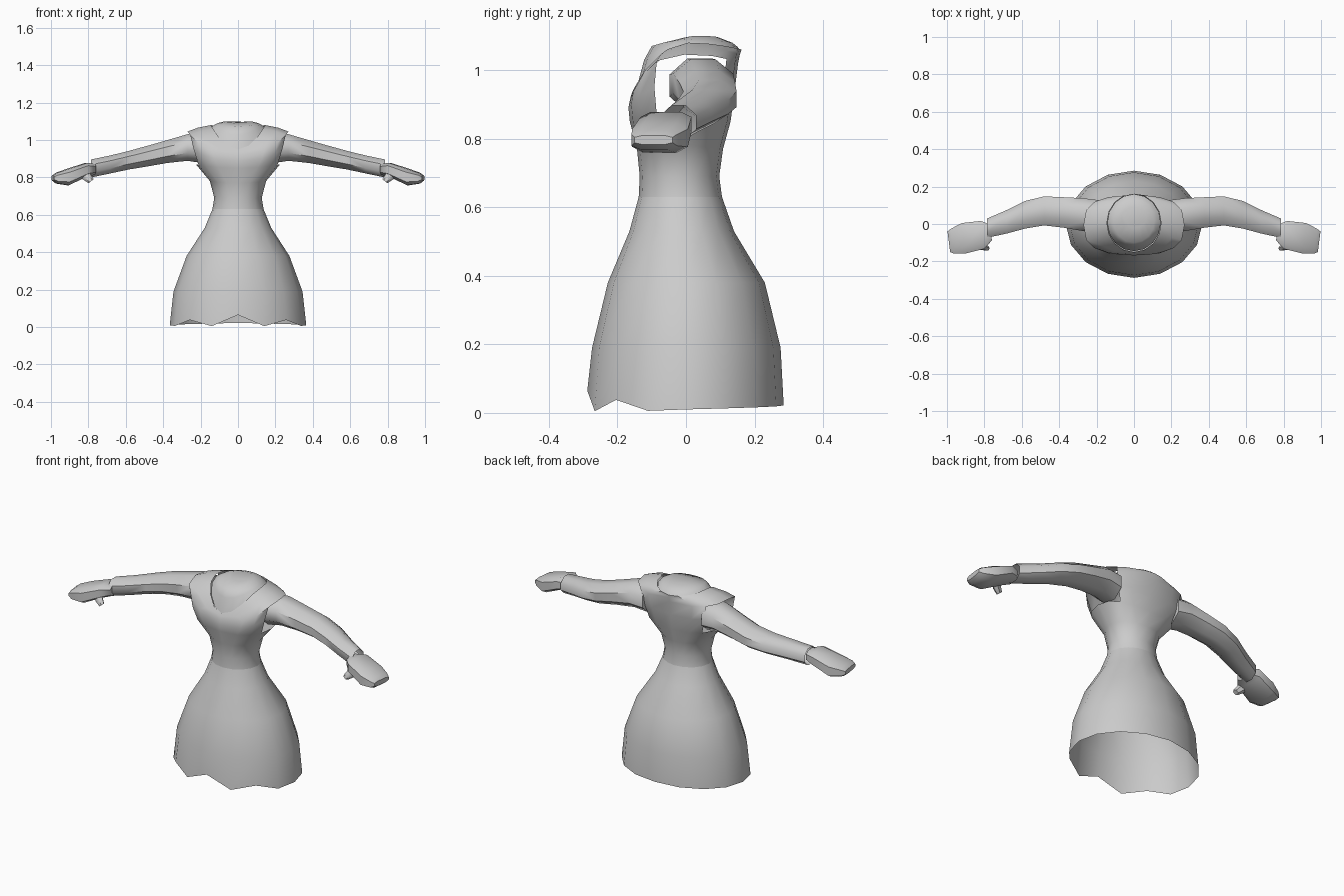
import bpy, bmesh, math

if "Cube" in bpy.data.objects:
    bpy.data.objects.remove(bpy.data.objects["Cube"])

SEG = 16
grey = bpy.data.materials.new("plain grey")
grey.diffuse_color = (0.6, 0.6, 0.6, 1)
grey.use_nodes = True
grey.node_tree.nodes["Principled BSDF"].inputs["Base Color"].default_value = grey.diffuse_color


def sgnpow(v, p):
    return math.copysign(abs(v) ** p, v)


def loft(name, rings, cap_start=False, cap_end=False, skip=None, angle=50):
    """Join equal rings of points with quads; skip(i, k) leaves openings."""
    bm = bmesh.new()
    vs = [[bm.verts.new(p) for p in r] for r in rings]
    n = len(vs[0])
    for i in range(len(vs) - 1):
        for k in range(n):
            if skip and skip(i, k):
                continue
            j = (k + 1) % n
            bm.faces.new((vs[i][k], vs[i][j], vs[i + 1][j], vs[i + 1][k]))
    if cap_start:
        bm.faces.new(vs[0][::-1])
    if cap_end:
        bm.faces.new(vs[-1])
    bmesh.ops.recalc_face_normals(bm, faces=bm.faces[:])
    me = bpy.data.meshes.new(name)
    bm.to_mesh(me)
    bm.free()
    me.materials.append(grey)
    ob = bpy.data.objects.new(name, me)
    bpy.context.collection.objects.link(ob)
    bpy.ops.object.select_all(action='DESELECT')
    ob.select_set(True)
    bpy.context.view_layer.objects.active = ob
    bpy.ops.object.shade_smooth_by_angle(angle=math.radians(angle))
    return ob


def body_ring(rx, yf, yb, zf, zs, zb, p=1.0):
    """Horizontal ring from the front, with its own height at front, side, back."""
    pts = []
    for k in range(SEG):
        a = 2 * math.pi * k / SEG
        s, c = math.sin(a), math.cos(a)
        z = zs + c * c * ((zf if c > 0 else zb) - zs)
        y = (yf + yb) / 2 - sgnpow(c, p) * (yb - yf) / 2
        pts.append((rx * sgnpow(s, p), y, z))
    return pts


def limb_ring(x, y, z, ry, rz, p=1.0, n=8, lean=0.0):
    """Upright ring across the arm; lean shifts x along y."""
    pts = []
    for k in range(n):
        a = 2 * math.pi * (k + 0.5) / n
        dy = ry * sgnpow(math.cos(a), p)
        pts.append((x + lean * dy, y + dy, z + rz * sgnpow(math.sin(a), p)))
    return pts


# skirt with a wavy front hem
skirt = [body_ring(rx, yf, yb, z, z, z) for rx, yf, yb, z in [
    (0.365, -0.288, 0.285, 0.02), (0.345, -0.274, 0.276, 0.19),
    (0.275, -0.228, 0.230, 0.38), (0.178, -0.165, 0.140, 0.53),
    (0.137, -0.138, 0.105, 0.63)]]
hem = [0.065, 0.005, 0.038, 0.006, 0.01, 0.013, 0.016, 0.019, 0.022]
for k, (x, y, z) in enumerate(skirt[0]):
    skirt[0][k] = (x, y, hem[min(k, SEG - k)])
loft("skirt", skirt)

# bodice with open armholes, ending at the scooped neckline
bodice = [body_ring(*r) for r in [
    (0.137, -0.138, 0.105, 0.63, 0.63, 0.63),
    (0.127, -0.135, 0.097, 0.69, 0.69, 0.69),
    (0.150, -0.143, 0.108, 0.77, 0.78, 0.77, 0.95),
    (0.225, -0.164, 0.130, 0.85, 0.87, 0.85, 0.8),
    (0.250, -0.168, 0.142, 0.89, 0.96, 0.94, 0.7),
    (0.270, -0.162, 0.152, 0.92, 1.045, 1.02, 0.7),
    (0.215, -0.157, 0.157, 0.935, 1.066, 1.045, 0.8),
    (0.145, -0.150, 0.162, 0.95, 1.08, 1.06)]]
loft("bodice", bodice, skip=lambda i, k: i in (3, 4) and k in (3, 4, 5, 10, 11, 12))

# chest and neck insert inside the neckline
neck = [body_ring(*r) for r in [
    (0.143, -0.145, 0.160, 0.945, 1.07, 1.055),
    (0.128, -0.122, 0.150, 1.03, 1.08, 1.068),
    (0.110, -0.100, 0.135, 1.07, 1.09, 1.08),
    (0.070, -0.020, 0.090, 1.09, 1.10, 1.097)]]
loft("neck_insert", neck, cap_end=True)

for side, label in ((1, "right"), (-1, "left")):
    def flip(rings):
        return [[(side * x, y, z) for x, y, z in r] for r in rings]

    # sleeve
    loft(label + "_sleeve", flip([limb_ring(*r) for r in [
        (0.190, 0.040, 0.955, 0.095, 0.085),
        (0.270, 0.050, 0.960, 0.095, 0.077),
        (0.380, 0.062, 0.938, 0.088, 0.066),
        (0.480, 0.070, 0.915, 0.084, 0.060),
        (0.580, 0.050, 0.893, 0.080, 0.054),
        (0.680, 0.012, 0.870, 0.068, 0.052),
        (0.785, -0.022, 0.848, 0.056, 0.052)]]), cap_start=True)

    # mitten hand
    loft(label + "_hand", flip([limb_ring(*r, n=8, lean=0.13) for r in [
        (0.765, -0.045, 0.843, 0.045, 0.030, 0.7),
        (0.810, -0.058, 0.842, 0.078, 0.038, 0.6),
        (0.910, -0.076, 0.802, 0.085, 0.046, 0.6),
        (0.970, -0.092, 0.796, 0.070, 0.030, 0.6),
        (0.990, -0.095, 0.796, 0.058, 0.014, 0.6)]]), True, True)

    # thumb: slanted six-sided stub below the palm
    thumb = []
    for cx, cy, cz, r in [(0.835, -0.095, 0.835, 0.022), (0.810, -0.120, 0.805, 0.026),
                          (0.785, -0.130, 0.780, 0.018)]:
        ring = []
        for k in range(6):
            a = math.pi * k / 3
            u, v = r * math.cos(a), r * 0.8 * math.sin(a)
            ring.append((cx + 0.75 * u, cy + v, cz - 0.6 * u))
        thumb.append(ring)
    loft(label + "_thumb", flip(thumb), True, True)
